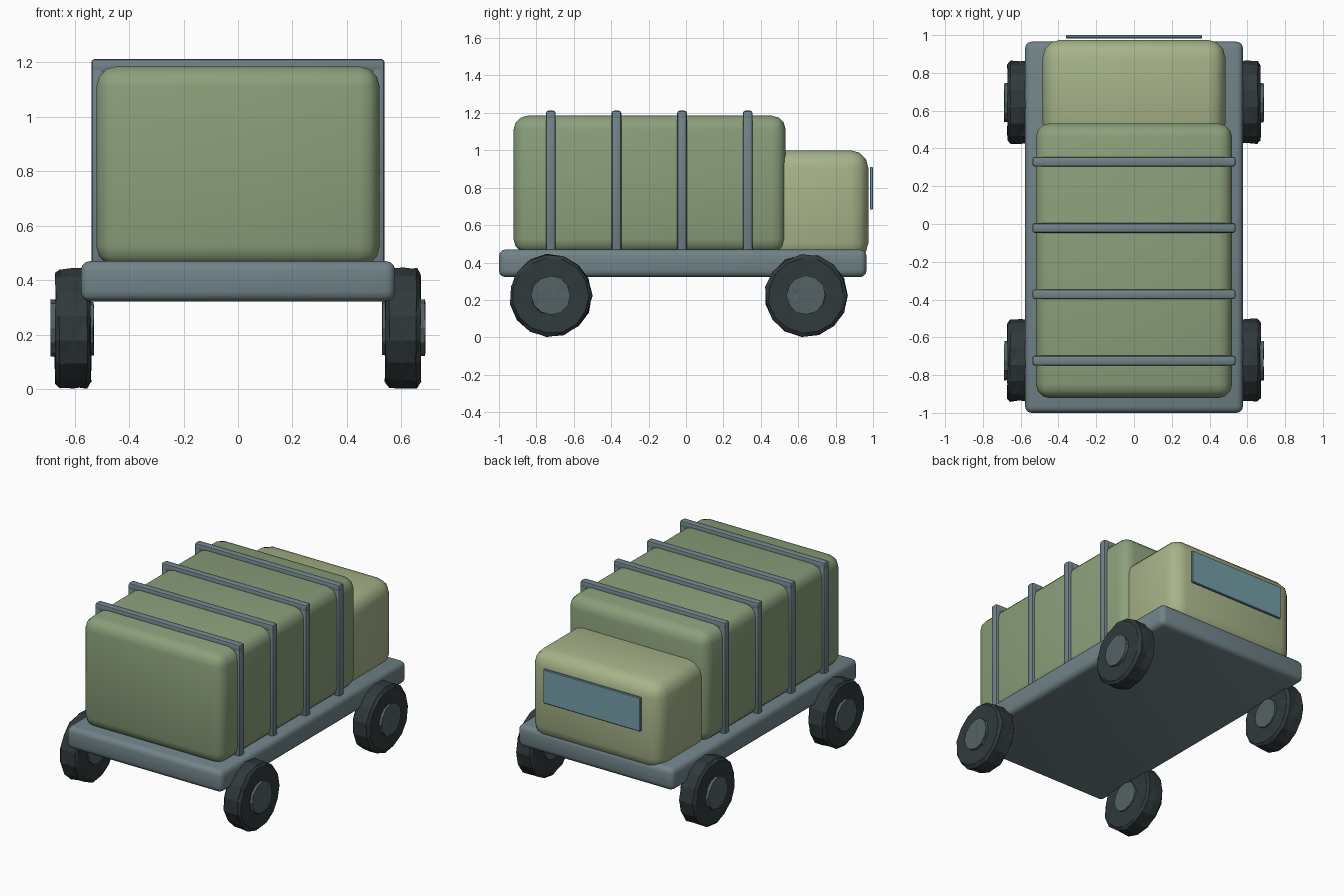
import bpy, bmesh, math, random
from mathutils import Matrix, Vector

if "Cube" in bpy.data.objects:
    bpy.data.objects.remove(bpy.data.objects["Cube"])

random.seed(4)


def material(name, rgb):
    # display colour converted to linear
    m = bpy.data.materials.new(name)
    m.diffuse_color = [(c / 255) ** 2.2 for c in rgb] + [1]
    m.use_nodes = True
    m.node_tree.nodes["Principled BSDF"].inputs["Base Color"].default_value = m.diffuse_color
    return m


STEEL = material("steel", (112, 130, 135))
CANVAS = material("canvas", (138, 158, 122))
CAB = material("cab_paint", (165, 178, 136))
GLASS = material("glass", (116, 158, 168))
RUBBER = material("rubber", (52, 60, 62))
HUB = material("hub_metal", (84, 98, 101))


def finish(bm, name, mat, smooth=True):
    bmesh.ops.recalc_face_normals(bm, faces=bm.faces)
    me = bpy.data.meshes.new(name)
    bm.to_mesh(me)
    bm.free()
    ob = bpy.data.objects.new(name, me)
    bpy.context.collection.objects.link(ob)
    me.materials.append(mat)
    if smooth:
        bpy.ops.object.select_all(action='DESELECT')
        ob.select_set(True)
        bpy.context.view_layer.objects.active = ob
        bpy.ops.object.shade_smooth_by_angle(angle=math.radians(35))
    return ob


def add_box(bm, x, y, z, bevel, segments=3):
    lo, hi = Vector((x[0], y[0], z[0])), Vector((x[1], y[1], z[1]))
    mat = Matrix.Translation((lo + hi) / 2) @ Matrix.Diagonal((*(hi - lo), 1))
    verts = bmesh.ops.create_cube(bm, size=1, matrix=mat)["verts"]
    edges = list({e for v in verts for e in v.link_edges})
    bmesh.ops.bevel(bm, geom=edges, offset=bevel, segments=segments,
                    profile=0.5, affect='EDGES')


def box(name, x, y, z, bevel, mat, segments=3):
    bm = bmesh.new()
    add_box(bm, x, y, z, bevel, segments)
    return finish(bm, name, mat)


def lathe(name, profile, sides, jitter, centre, mat):
    # revolve (x, radius) points about the axle, then roughen the surface
    bm = bmesh.new()
    rings = []
    for x, r in profile:
        ring = []
        for i in range(sides):
            a = 2 * math.pi * i / sides
            rr = r + random.uniform(-jitter, jitter * 0.3)
            xx = x + random.uniform(-jitter, jitter) * 0.4
            ring.append(bm.verts.new(
                Vector(centre) + Vector((xx, rr * math.cos(a), rr * math.sin(a)))))
        rings.append(ring)
    for a, b in zip(rings, rings[1:]):
        for i in range(sides):
            j = (i + 1) % sides
            bm.faces.new((a[i], a[j], b[j], b[i]))
    for ring in (rings[0], rings[-1]):
        bm.faces.new(ring)
    bmesh.ops.triangulate(bm, faces=bm.faces)
    return finish(bm, name, mat, smooth=False)


# Flat bed, covered load, cab and windscreen
box("chassis", (-0.577, 0.577), (-1.0, 0.965), (0.322, 0.47), 0.035, STEEL)
box("cargo_cover", (-0.52, 0.52), (-0.922, 0.533), (0.45, 1.185), 0.075, CANVAS)
box("cab", (-0.484, 0.484), (0.44, 0.975), (0.41, 1.0), 0.095, CAB)
box("windscreen", (-0.36, 0.36), (0.983, 1.0), (0.683, 0.91), 0.004, GLASS, 1)

# Four square hoops over the load
for n in range(4):
    y = -0.723 + 0.351 * n
    ys = (y - 0.026, y + 0.026)
    bm = bmesh.new()
    add_box(bm, (-0.538, 0.538), ys, (1.16, 1.212), 0.013, 2)
    for s in (-1, 1):
        xs = sorted((s * 0.49, s * 0.538))
        add_box(bm, xs, ys, (0.45, 1.205), 0.013, 2)
    finish(bm, f"hoop_{n + 1}", STEEL)

# Rough tyres with protruding hubs
for s, side in ((-1, "left"), (1, "right")):
    for y, end in ((-0.723, "rear"), (0.642, "front")):
        c = (0, y, 0.224)
        tyre = [(0.541, 0.12), (0.541, 0.205), (0.555, 0.222), (0.605, 0.222),
                (0.655, 0.222), (0.67, 0.205), (0.668, 0.12)]
        lathe(f"{end}_{side}_tyre", [(s * x, r) for x, r in tyre], 15, 0.007, c, RUBBER)
        hub = [(0.53, 0.1), (0.67, 0.106), (0.687, 0.106), (0.687, 0.055)]
        lathe(f"{end}_{side}_hub", [(s * x, r) for x, r in hub], 12, 0.005, c, HUB)
